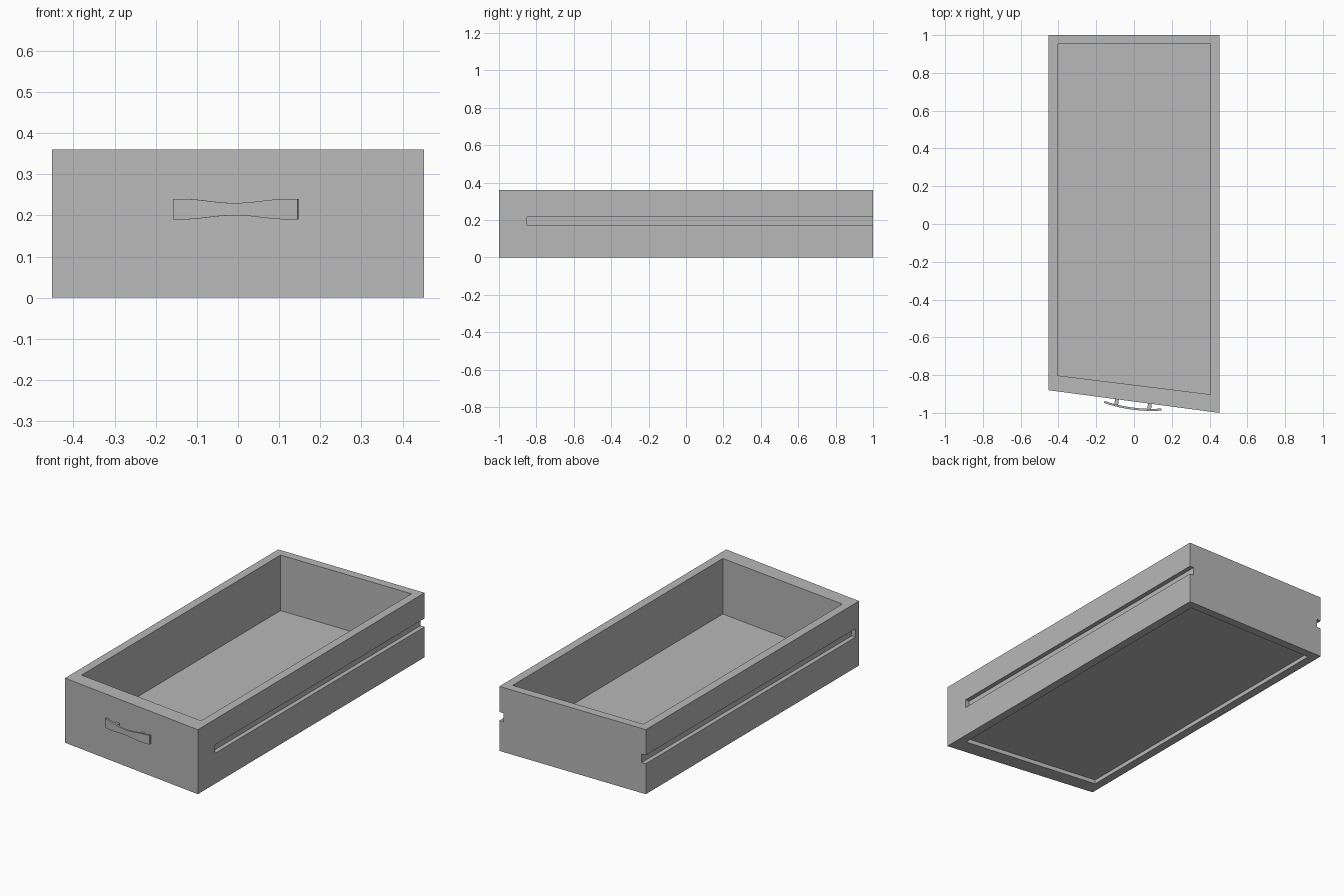
import bpy, bmesh, math
from mathutils import Matrix, Vector

cube = bpy.data.objects.get("Cube")
if cube:
    bpy.data.objects.remove(cube)

grey = bpy.data.materials.new("plain grey")
grey.use_nodes = True
COLOUR = (0.48, 0.48, 0.48, 1)
grey.diffuse_color = COLOUR
grey.node_tree.nodes["Principled BSDF"].inputs["Base Color"].default_value = COLOUR

W, H = 0.452, 0.36            # half width and height of the drawer
FRONT_L, FRONT_R = -0.88, -1  # slanted front, at -x and +x


def finish(name, bm):
    bmesh.ops.recalc_face_normals(bm, faces=bm.faces)
    mesh = bpy.data.meshes.new(name)
    bm.to_mesh(mesh)
    bm.free()
    mesh.materials.append(grey)
    obj = bpy.data.objects.new(name, mesh)
    bpy.context.collection.objects.link(obj)
    return obj


def prism(name, outline, z0, z1):
    """Extrude a plan outline from z0 up to z1."""
    bm = bmesh.new()
    face = bm.faces.new([bm.verts.new((x, y, z0)) for x, y in outline])
    top = bmesh.ops.extrude_face_region(bm, geom=[face])["geom"]
    verts = [v for v in top if isinstance(v, bmesh.types.BMVert)]
    bmesh.ops.translate(bm, verts=verts, vec=(0, 0, z1 - z0))
    return finish(name, bm)


def box(x0, x1, y0, y1):
    return [(x0, y0), (x1, y0), (x1, y1), (x0, y1)]


def cut(target, cutter):
    cutter.hide_render = True
    mod = target.modifiers.new("cut", "BOOLEAN")
    mod.operation, mod.solver, mod.object = "DIFFERENCE", "EXACT", cutter
    bpy.context.view_layer.objects.active = target
    bpy.ops.object.modifier_apply(modifier=mod.name)
    bpy.data.objects.remove(cutter)


# Drawer walls: slanted front, open middle, runner groove on each side
outer = [(-W, FRONT_L), (W, FRONT_R), (W, 1), (-W, 1)]
inner = [(-0.404, -0.802), (0.404, -0.902), (0.404, 0.952), (-0.404, 0.952)]
walls = prism("drawer_walls", outer, 0, H)
cut(walls, prism("cutter", inner, -0.1, H + 0.1))
for side in (-1, 1):
    xs = sorted((side * (W - 0.025), side * (W + 0.1)))
    cut(walls, prism("cutter", box(*xs, -0.85, 1.1), 0.17, 0.217))

# Bottom panel, raised to leave a shallow recess underneath
prism("bottom_panel", inner, 0.023, 0.05)

# Handle frame: local x runs along the slanted front, local -y points out
angle = math.atan2(FRONT_R - FRONT_L, 2 * W)
place = (Matrix.Translation(Vector((-0.003, (FRONT_L + FRONT_R) / 2, 0.215)))
         @ Matrix.Rotation(angle, 4, "Z"))

# Bowed grip with a narrow waist
bm = bmesh.new()
rings = []
STEPS = 24
for i in range(STEPS + 1):
    u = 2 * i / STEPS - 1
    half = 0.015 + 0.005 * (1 - math.cos(math.pi * min(abs(u) / 0.85, 1)))
    out = -0.043 + 0.015 * u * u
    rings.append([bm.verts.new((0.153 * u, y, z)) for y, z in
                  ((out, -half), (out, half), (out + 0.011, half), (out + 0.011, -half))])
for a, b in zip(rings, rings[1:]):
    for k in range(4):
        n = (k + 1) % 4
        bm.faces.new((a[k], a[n], b[n], b[k]))
bm.faces.new(rings[0])
bm.faces.new(rings[-1])
grip = finish("handle_grip", bm)
grip.matrix_world = place
bpy.ops.object.select_all(action="DESELECT")
grip.select_set(True)
bpy.context.view_layer.objects.active = grip
bpy.ops.object.shade_smooth_by_angle(angle=math.radians(30))

# Handle posts
for side, name in ((-1, "right"), (1, "left")):
    x = side * 0.088
    post = prism(name + "_handle_post", box(x - 0.01, x + 0.01, -0.032, 0.002), -0.012, 0.012)
    post.matrix_world = place
